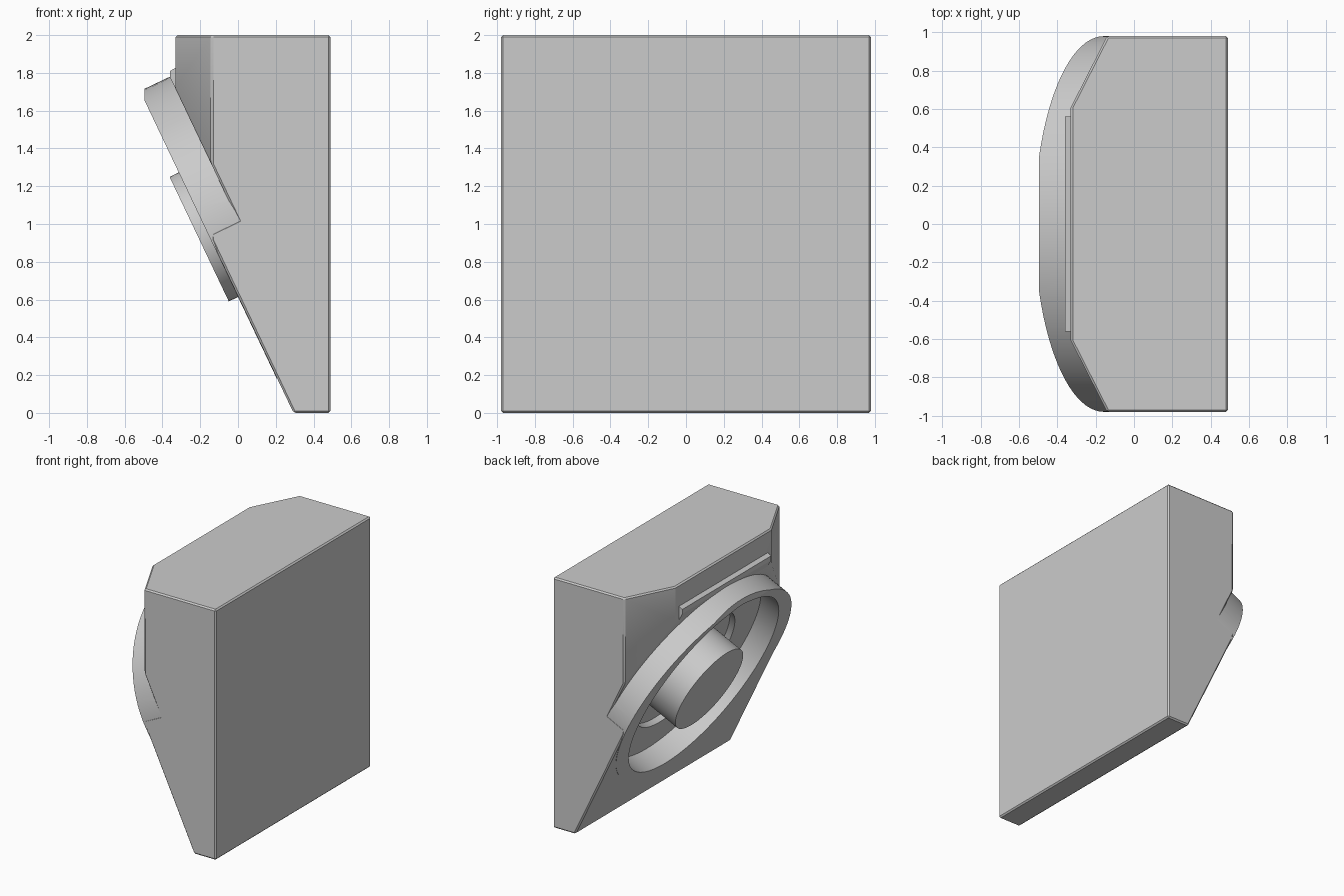
import bpy, bmesh, math
from mathutils import Matrix, Vector

if "Cube" in bpy.data.objects:
    bpy.data.objects.remove(bpy.data.objects["Cube"], do_unlink=True)

grey = bpy.data.materials.new("plain grey")
grey.use_nodes = True
grey.diffuse_color = (0.6, 0.6, 0.6, 1)
grey.node_tree.nodes["Principled BSDF"].inputs["Base Color"].default_value = (0.6, 0.6, 0.6, 1)

# Sloped frame of the speaker face: centre, up along the slope, outward normal
tilt = math.radians(25.43)
centre = Vector((-0.155, 0, 0.944))
up = Vector((-math.sin(tilt), 0, math.cos(tilt)))
out = Vector((-math.cos(tilt), 0, -math.sin(tilt)))
HALF = 0.98


def finish(name, bm):
    bmesh.ops.recalc_face_normals(bm, faces=bm.faces)
    mesh = bpy.data.meshes.new(name)
    bm.to_mesh(mesh)
    bm.free()
    mesh.materials.append(grey)
    obj = bpy.data.objects.new(name, mesh)
    bpy.context.collection.objects.link(obj)
    return obj


def prism(name, points, direction):
    """Extrude a flat outline along a direction."""
    bm = bmesh.new()
    face = bm.faces.new([bm.verts.new(p) for p in points])
    moved = bmesh.ops.extrude_face_region(bm, geom=[face])["geom"]
    bmesh.ops.translate(bm, vec=direction,
                        verts=[v for v in moved if isinstance(v, bmesh.types.BMVert)])
    return finish(name, bm)


def disc(name, wide, tall, back, front, clip_x=None):
    """Elliptic cylinder square to the sloped face, between two heights above it."""
    bm = bmesh.new()
    bmesh.ops.create_cone(bm, cap_ends=True, segments=96, radius1=1, radius2=1, depth=1)
    side = Vector((0, -1, 0))
    frame = Matrix((side * wide, up * tall, out * (front - back))).transposed().to_4x4()
    frame.translation = centre + out * (front + back) / 2
    bmesh.ops.transform(bm, matrix=frame, verts=bm.verts)
    if clip_x is not None:
        cut = bmesh.ops.bisect_plane(bm, geom=bm.verts[:] + bm.edges[:] + bm.faces[:],
                                     plane_co=(clip_x, 0, 0), plane_no=(-1, 0, 0),
                                     clear_outer=True)["geom_cut"]
        bmesh.ops.contextual_create(bm, geom=[e for e in cut if isinstance(e, bmesh.types.BMEdge)])
    return finish(name, bm)


def apply(obj, mod):
    bpy.context.view_layer.objects.active = obj
    bpy.ops.object.modifier_apply(modifier=mod.name)


def combine(obj, other, operation):
    mod = obj.modifiers.new("combine", "BOOLEAN")
    mod.operation, mod.solver, mod.object = operation, "EXACT", other
    apply(obj, mod)
    bpy.data.objects.remove(other, do_unlink=True)


# Cabinet: wedge side profile with a stepped-back upper slope
profile = [(0.49, 0), (0.294, 0), (-0.155, 0.944), (0, 1.02),
           (-0.33, 1.714), (-0.33, 2), (0.49, 2)]
cabinet = prism("cabinet", [(x, -HALF, z) for x, z in profile], (0, 2 * HALF, 0))

# Chamfered plan outline trims the upper front corners
half_plan = [(-0.42, 0.43), (-0.14, HALF), (0.16, 1.5), (0.7, 1.5)]
plan = half_plan + [(x, -y) for x, y in reversed(half_plan)]
combine(cabinet, prism("plan_trim", [(x, y, -0.5) for x, y in plan], (0, 0, 3)), "INTERSECT")

# Narrow bevel on the cabinet edges
bevel = cabinet.modifiers.new("bevel", "BEVEL")
bevel.width, bevel.segments = 0.025, 1
bevel.limit_method, bevel.angle_limit = "ANGLE", math.radians(28)
apply(cabinet, bevel)

# Oval rim, its opening and the shallow well around the hub
combine(cabinet, disc("rim", 0.979, 0.843, -0.3, 0.002, clip_x=-0.495), "UNION")
combine(cabinet, disc("opening", 0.81, 0.80, -0.175, 0.2), "DIFFERENCE")
combine(cabinet, disc("well", 0.53, 0.53, -0.225, 0.1), "DIFFERENCE")

# Central hub
hub = disc("centre_hub", 0.365, 0.365, -0.24, 0.056)

# Small lip above the rim
lip_profile = [(-0.28, 1.62), (-0.36, 1.775), (-0.36, 1.81), (-0.325, 1.83), (-0.28, 1.83)]
lip = prism("front_lip", [(x, -0.56, z) for x, z in lip_profile], (0, 1.12, 0))

# Smooth curved walls, keep edges sharp
bpy.ops.object.select_all(action="DESELECT")
for obj in (cabinet, hub, lip):
    obj.select_set(True)
bpy.context.view_layer.objects.active = cabinet
bpy.ops.object.shade_smooth_by_angle(angle=math.radians(20))
